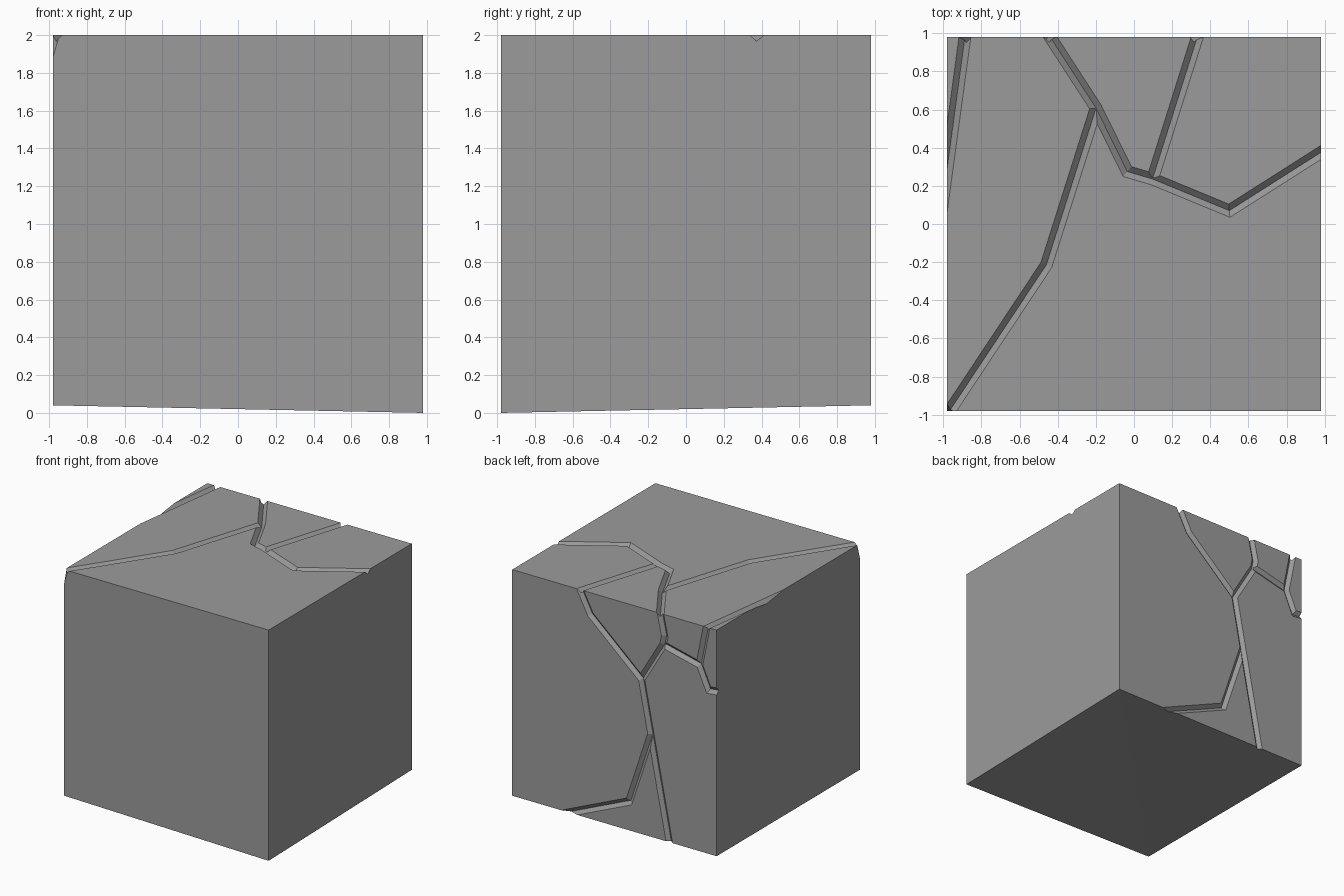
import bpy, bmesh
from mathutils import Vector

if "Cube" in bpy.data.objects:
    bpy.data.objects.remove(bpy.data.objects["Cube"])

R = 0.98          # half size of the block
W = 0.031         # crack half width
H = 0.05          # how far the cutter stands proud of the surface


def mesh_object(name, verts, faces):
    bm = bmesh.new()
    vs = [bm.verts.new(v) for v in verts]
    for f in faces:
        bm.faces.new([vs[i] for i in f])
    bmesh.ops.recalc_face_normals(bm, faces=bm.faces)
    me = bpy.data.meshes.new(name)
    bm.to_mesh(me)
    bm.free()
    ob = bpy.data.objects.new(name, me)
    bpy.context.collection.objects.link(ob)
    return ob


# stone block; the front right bottom corner sits slightly lower
corners = [(-R, -R), (R, -R), (R, R), (-R, R)]
low = [0.04, 0, 0.04, 0.04]
block = mesh_object(
    "cracked_stone_block",
    [(x, y, z) for (x, y), z in zip(corners, low)] + [(x, y, 2) for x, y in corners],
    [(0, 1, 2), (0, 2, 3), (4, 5, 6, 7)]
    + [(i, (i + 1) % 4, (i + 1) % 4 + 4, i + 4) for i in range(4)])

# dark grey stone
stone = bpy.data.materials.new("stone")
stone.diffuse_color = (0.33, 0.33, 0.33, 1)
stone.use_nodes = True
stone.node_tree.nodes["Principled BSDF"].inputs["Base Color"].default_value = stone.diffuse_color
block.data.materials.append(stone)


def on_top(u, v, h):
    return (u, v, 2 + h)


def on_back(u, v, h):
    return (u, R + h, v)


def cut(cutter):
    cutter.data.materials.append(stone)
    mod = block.modifiers.new("crack", 'BOOLEAN')
    mod.operation = 'DIFFERENCE'
    mod.solver = 'EXACT'
    mod.object = cutter
    bpy.context.view_layer.objects.active = block
    bpy.ops.object.modifier_apply(modifier=mod.name)
    bpy.data.objects.remove(cutter)


def crack(place, depth, path):
    """Cut a mitred V groove along a path on one face of the block."""
    p = [Vector(q) for q in path]
    dirs = [(b - a).normalized() for a, b in zip(p, p[1:])]
    verts, faces = [], []
    half = W * (depth + H) / depth
    for i, q in enumerate(p):
        a, b = dirs[max(i - 1, 0)], dirs[min(i, len(dirs) - 1)]
        t = (a + b).normalized()
        side = Vector((-t.y, t.x)) * half / t.dot(a)
        verts += [place(*(q + side), H), place(*(q - side), H), place(*q, -depth)]
    for i in range(len(p) - 1):
        for j in range(3):
            k = (j + 1) % 3
            faces.append((3 * i + j, 3 * i + k, 3 * i + 3 + k, 3 * i + 3 + j))
    n = 3 * (len(p) - 1)
    faces += [(0, 1, 2), (n, n + 1, n + 2)]
    cut(mesh_object("crack_cutter", verts, faces))


# cracks on the top
for path in (
        [(-0.485, 1.05), (-0.2, 0.61), (-0.035, 0.275), (0.1, 0.235),
         (0.5, 0.07), (1.06, 0.426)],
        [(0.357, 1.06), (0.1, 0.245)],
        [(-0.2, 0.605), (-0.46, -0.215), (-1.02, -1.06)],
        [(-0.876, 1.06), (-1.025, -0.04)]):
    crack(on_top, 0.033, path)

# cracks on the back
for path in (
        [(0.36, 2.06), (0.23, 1.81), (-0.26, 1.38), (-0.35, 0.926), (-0.54, -0.03)],
        [(-0.428, 2.06), (-0.482, 1.81), (-0.465, 1.73), (-0.26, 1.385)],
        [(-0.475, 1.735), (-0.816, 1.655), (-0.903, 1.46), (-1.05, 1.475)],
        [(-0.896, 2.06), (-0.816, 1.66)],
        [(-0.35, 0.92), (-0.14, 0.29), (0.48, 0.02)]):
    crack(on_back, 0.027, path)

# small chip down the front left top corner
chip = [(-R - 0.1, -R - 0.1, 2.1), (-R + 0.114, -R - 0.05, 2.1),
        (-R - 0.05, -R + 0.114, 2.1), (-R - 0.012, -R - 0.012, 1.8)]
cut(mesh_object("chip_cutter", chip, [(0, 1, 2), (0, 1, 3), (1, 2, 3), (2, 0, 3)]))
